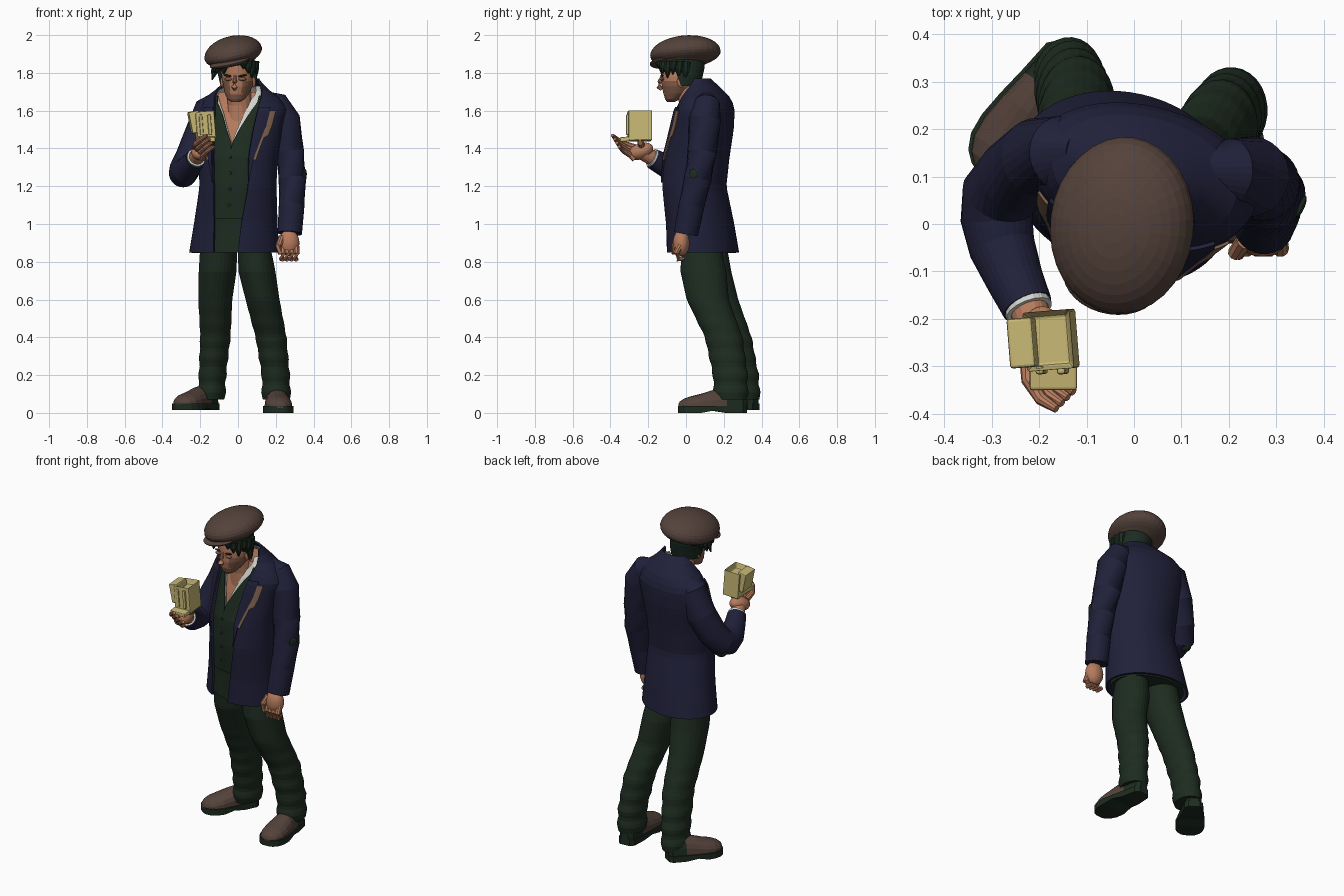
import bpy, bmesh, math
from mathutils import Vector, Matrix

if "Cube" in bpy.data.objects:
    bpy.data.objects.remove(bpy.data.objects["Cube"])


def material(name, r, g, b):
    m = bpy.data.materials.new(name)
    m.use_nodes = True
    m.diffuse_color = (r, g, b, 1)
    m.node_tree.nodes["Principled BSDF"].inputs["Base Color"].default_value = (r, g, b, 1)
    return m


NAVY = material("navy cloth", .0145, .0145, .042)
GREEN = material("dark green cloth", .0125, .025, .0145)
HAIR = material("dark hair", .011, .024, .015)
BROWN = material("brown felt and leather", .09, .055, .044)
SKIN = material("skin", .47, .20, .11)
STUBBLE = material("shaded skin", .22, .105, .065)
WHITE = material("white shirt", .65, .65, .62)
TAN = material("tan trim", .22, .125, .08)
GOLD = material("pale gold", .58, .48, .18)
parts = []


def finish(name, bm, mats, thick=0):
    bmesh.ops.recalc_face_normals(bm, faces=bm.faces)
    me = bpy.data.meshes.new(name)
    bm.to_mesh(me)
    bm.free()
    ob = bpy.data.objects.new(name, me)
    bpy.context.collection.objects.link(ob)
    for m in mats:
        me.materials.append(m)
    if thick:
        ob.modifiers.new("thickness", "SOLIDIFY").thickness = thick
    parts.append(ob)
    return ob


def loft(name, rings, mats, closed=True, thick=0, rule=None):
    bm = bmesh.new()
    vs = [[bm.verts.new(p) for p in r] for r in rings]
    n = len(vs[0])
    for a, b in zip(vs, vs[1:]):
        for i in range(n if closed else n - 1):
            j = (i + 1) % n
            bm.faces.new((a[i], a[j], b[j], b[i]))
    if closed:
        bm.faces.new(vs[0])
        bm.faces.new(vs[-1])
    if rule:
        for f in bm.faces:
            f.material_index = rule(f.calc_center_median())
    return finish(name, bm, mats, thick)


def sample(keys, z):
    for a, b in zip(keys, keys[1:]):
        if z <= b[0]:
            t = max(0, (z - a[0]) / (b[0] - a[0]))
            return [p + (q - p) * t for p, q in zip(a[1:], b[1:])]
    return keys[-1][1:]


def arc(keys, z, yaw, grow, a0, a1, n):
    # Points around a horizontal section; angle zero is the front
    cx, cy, rx, ry = sample(keys, z)
    out = []
    for i in range(n):
        t = a0 + (a1 - a0) * i / (n - 1)
        x, y = (rx + grow) * math.sin(t), -(ry + grow) * math.cos(t)
        out.append((cx + x * math.cos(yaw) - y * math.sin(yaw),
                    cy + x * math.sin(yaw) + y * math.cos(yaw), z))
    return out


def strip(name, keys, z0, z1, yaw, grow, a0, a1, mat, thick=0, n=40, levels=18):
    zs = [z0 + (z1 - z0) * i / levels for i in range(levels + 1)]
    rings = [arc(keys, z, yaw, grow, a0(z), a1(z), n) for z in zs]
    return loft(name, rings, [mat], False, thick)


def column(name, keys, yaw, mats, grow=0, rule=None, n=28, levels=24, fold=0):
    z0, z1 = keys[0][0], keys[-1][0]
    rings = []
    for i in range(levels + 1):
        z = z0 + (z1 - z0) * i / levels
        g = grow + fold * math.sin(z * 70) * max(0, 1 - z / .65)
        rings.append(arc(keys, z, yaw, g, 0, math.tau, n + 1)[:-1])
    return loft(name, rings, mats, rule=rule)


def tube(name, pts, mat, n=16):
    # Round tube through (x, y, z, radius) points
    ps = [Vector(p[:3]) for p in pts]
    rings = []
    for i, p in enumerate(ps):
        d = ps[min(i + 1, len(ps) - 1)] - ps[max(i - 1, 0)]
        q = d.to_track_quat("Z", "Y")
        rings.append([p + q @ Vector((math.cos(a), math.sin(a), 0)) * pts[i][3]
                      for a in (math.tau * k / n for k in range(n))])
    return loft(name, rings, [mat])


def ball(name, loc, scale, mat, rot=(0, 0, 0), under=1):
    bm = bmesh.new()
    bmesh.ops.create_uvsphere(bm, u_segments=32, v_segments=18, radius=1)
    for v in bm.verts:
        if v.co.z < 0:
            v.co.z *= under
    ob = finish(name, bm, [mat])
    ob.location, ob.scale, ob.rotation_euler = loc, scale, rot


def box(name, loc, size, rot=(0, 0, 0), hollow=0):
    bm = bmesh.new()
    bmesh.ops.create_cube(bm, size=1, matrix=Matrix.Diagonal((*size, 1)))
    if hollow:
        top = [f for f in bm.faces if f.normal.z > .5]
        bmesh.ops.inset_region(bm, faces=top, thickness=.014)
        bmesh.ops.translate(bm, verts=top[0].verts, vec=(0, 0, -hollow))
    ob = finish(name, bm, [GOLD])
    ob.location, ob.rotation_euler = loc, rot
    bev = ob.modifiers.new("soft edges", "BEVEL")
    bev.width, bev.segments = .006, 2


# Torso sections: height, centre x, centre y, half width, half depth
YAW = -.26
TORSO = [(.85, -.02, .09, .242, .187), (1.0, -.012, .075, .224, .177), (1.2, 0, .043, .206, .168),
         (1.35, 0, .055, .212, .172), (1.5, .01, .085, .232, .162), (1.6, .022, .1, .245, .15),
         (1.66, .022, .105, .215, .13), (1.72, .022, .085, .13, .098), (1.77, .025, .055, .088, .074)]
GAP = [(.85, .28), (1.0, .34), (1.2, .48), (1.4, .48), (1.6, .5), (1.66, .62), (1.72, 1.1), (1.77, 1.75)]
VEST_GAP = [(1.42, 0), (1.6, .36), (1.7, .8)]
SHIRT_GAP = [(1.43, 0), (1.6, .24), (1.66, .4), (1.74, 1.1)]


def front_open(gap, right=1):
    return lambda z: sample(gap, z)[0], lambda z: math.tau - right * sample(gap, z)[0]


strip("jacket", TORSO, .85, 1.77, YAW, 0, *front_open(GAP), NAVY, .012, 56, 28)
strip("vest", TORSO, 1.03, 1.68, YAW, -.014, *front_open(VEST_GAP), GREEN, .006)
strip("shirt", TORSO, 1.3, 1.73, YAW, -.022, *front_open(SHIRT_GAP, 1.4), WHITE, .004)
column("chest", [(z, *sample(TORSO, z)) for z in (1.3, 1.5, 1.6, 1.66, 1.7)], YAW, [SKIN], -.032)
column("trouser_waist", [(z, *sample(TORSO, z)) for z in (.85, 1.0, 1.1)], YAW, [GREEN], -.028)
for side, s in (("left", 1), ("right", -1)):
    edge = lambda z, s=s: s * sample(GAP, z)[0]
    wide = lambda z, s=s: s * (sample(GAP, z)[0] + .3 * min(1, max(.05, (z - 1.22) / .3)))
    trim = lambda z, wide=wide, s=s: wide(z) + s * (.07 if z < 1.47 else .17)
    strip(side + "_lapel", TORSO, 1.22, 1.62, YAW, .009, edge, wide, NAVY, .008, 8)
    strip(side + "_lapel_trim", TORSO, 1.34, 1.6, YAW, .009, wide, trim, TAN, .006, 4)
for k in range(4):
    p = arc(TORSO, 1.1 + .085 * k, YAW, -.012, 0, 1, 2)[0]
    ball("vest_button", p, (.008, .005, .008), HAIR)

# Arms, cuff and elbow patches
tube("left_sleeve", [(.14, .11, 1.66, .045), (.2, .11, 1.635, .07), (.245, .1, 1.55, .085),
                     (.272, .085, 1.38, .078), (.288, .062, 1.24, .074), (.284, .03, 1.1, .068),
                     (.274, 0, .95, .065)], NAVY, 28)
tube("right_sleeve", [(-.11, .15, 1.66, .045), (-.15, .15, 1.615, .078), (-.2, .14, 1.47, .085),
                      (-.25, .1, 1.35, .083), (-.285, .06, 1.285, .08), (-.29, .01, 1.27, .076),
                      (-.278, -.05, 1.28, .07), (-.25, -.12, 1.315, .06), (-.225, -.175, 1.345, .054)],
     NAVY, 28)
tube("right_cuff", [(-.23, -.16, 1.34, .049), (-.221, -.183, 1.352, .051)], WHITE)
tube("right_wrist", [(-.225, -.17, 1.345, .041), (-.205, -.225, 1.375, .04)], SKIN)
ball("left_elbow_patch", (.353, .037, 1.265), (.007, .024, .026), GREEN, (0, 0, -.4))
ball("right_elbow_patch", (-.3, .085, 1.245), (.038, .035, .036), GREEN)

# Hanging hand
ball("left_palm", (.27, -.025, .9), (.055, .044, .07), SKIN)
for k in range(4):
    x = .233 + .024 * k
    tube("left_finger", [(x, -.03, .89, .019), (x + .004, -.052, .845, .018),
                         (x, -.04, .815, .016), (x - .005, -.01, .815, .011)], SKIN, 10)
tube("left_thumb", [(.235, -.035, .93, .02), (.215, -.06, .885, .017), (.222, -.065, .84, .011)], SKIN, 10)

# Raised hand
ball("right_palm", (-.2, -.24, 1.385), (.046, .07, .042), SKIN, (.35, 0, -.2))
for k in range(4):
    z, x = 1.425 - .02 * k, .012 * k
    tube("right_finger", [(-.225 + x, -.27, z - .02, .018), (-.222 + x, -.33 + x, z, .016),
                          (-.195 + x, -.37 + x, z + .025, .014), (-.163 + x, -.39 + x, z + .045, .009)],
         SKIN, 10)
tube("right_thumb", [(-.19, -.23, 1.4, .02), (-.15, -.24, 1.43, .017), (-.13, -.25, 1.47, .011)], SKIN, 10)

# Held carton with a low front lip and a flared side block
box("carton", (-.175, -.245, 1.52), (.1, .125, .16), (0, -.08, .08), .035)
box("carton_lip", (-.17, -.31, 1.45), (.1, .08, .025), (.1, 0, 0))
box("carton_side", (-.228, -.25, 1.54), (.055, .105, .115), (0, -.2, .08))
for k in range(2):
    box("carton_rib", (-.195 + .045 * k, -.308, 1.525), (.018, .018, .11), (0, -.08, .08))

# Legs
LEGS = {"right": [(.07, -.142, .3, .073, .093), (.2, -.135, .29, .072, .095), (.4, -.12, .245, .08, .103),
                  (.6, -.12, .165, .09, .112), (.75, -.108, .115, .1, .125), (.92, -.1, .09, .098, .12)],
        "left": [(.07, .203, .237, .076, .09), (.2, .2, .235, .074, .092), (.4, .175, .2, .082, .1),
                 (.6, .13, .115, .09, .112), (.75, .1, .092, .098, .122), (.84, .09, .085, .09, .11),
                 (.92, .08, .08, .08, .1)]}
for side, keys in LEGS.items():
    column(side + "_trouser_leg", keys, -.1, [GREEN], levels=44, fold=.005)


# Shoes: sections along the length, from heel to toe
def shoe(side, heel, toe, lift):
    heel, toe = Vector((*heel, lift)), Vector((*toe, lift))
    along = toe - heel
    across = along.cross(Vector((0, 0, 1))).normalized()
    up = Vector((0, 0, 1))
    shape = [(0, .025, .09), (.06, .045, .12), (.3, .056, .135), (.5, .067, .12),
             (.68, .074, .1), (.82, .071, .088), (.92, .056, .075), (.98, .034, .06), (1, .016, .045)]
    upper, sole = [], []
    for t, w, h in shape:
        c = heel + along * t
        angles = [math.pi * k / 10 for k in range(11)]
        upper.append([c + across * w * math.cos(a) + up * (.025 + (h - .025) * math.sin(a) ** .7)
                      for a in angles])
        base = .012 if .3 < t < .6 else 0
        sole.append([c + across * x * (w + .007) + up * z
                     for x, z in ((-1, base), (1, base), (1, .036), (-1, .036))])
    loft(side + "_shoe", upper, [BROWN, GREEN],
         rule=lambda c: 1 if (c - heel).dot(along) < .3 * along.length_squared else 0)
    loft(side + "_sole", sole, [GREEN])


shoe("right", (-.13, .37), (-.312, .1), .014)
shoe("left", (.195, .32), (.222, -.04), 0)

# Head and neck
HEAD = [(1.645, -.012, -.082, .022, .018), (1.66, -.01, -.07, .045, .04), (1.69, -.006, -.05, .064, .07),
        (1.73, 0, -.035, .078, .094), (1.78, -.002, -.03, .084, .1), (1.83, -.01, -.025, .086, .106),
        (1.9, -.015, -.02, .08, .1)]
HY = -.12
column("head", HEAD, HY, [SKIN, STUBBLE], levels=32, rule=lambda c: int(
    c.y < .0 and (c.z < 1.685 or c.z < 1.76 and abs(c.x + .01) > .032)))
tube("neck", [(.012, .05, 1.52, .085), (.01, .03, 1.64, .066), (0, .005, 1.76, .064)], SKIN)
tube("nose", [(-.015, -.125, 1.785, .008), (-.018, -.14, 1.75, .012), (-.019, -.142, 1.725, .016),
              (-.017, -.13, 1.712, .008)], SKIN, 10)
ball("goatee", (-.015, -.098, 1.664), (.02, .01, .012), HAIR)
for s in (-1, 1):
    ball("ear", (s * .082, -.015 - s * .01, 1.755), (.012, .022, .032), SKIN)
    ball("eye_socket", (-.014 + s * .036, -.12 - s * .005, 1.767), (.022, .01, .009), STUBBLE)
    ball("eyebrow", (-.014 + s * .037, -.122 - s * .005, 1.785), (.024, .009, .005), HAIR, (0, -s * .15, 0))

# Hair under the cap, with loose locks longest at the temples
strip("hair", HEAD, 1.73, 1.88, HY, .018, lambda z: 1.75 - (z - 1.73) * 4,
      lambda z: math.tau - 1.75 + (z - 1.73) * 4, HAIR, .02)
for k in range(15):
    t = -1.9 + 3.8 * k / 14
    x, y, z = arc(HEAD, 1.83, HY, .014, t, t + 1, 2)[0]
    drop = .035 * min(abs(t), 1.4) + (.015 * (k % 3) if abs(t) > .5 else -.01)
    out = 1.25 if t < -.6 else 1.04
    tube("hair_lock", [(x, y, 1.86, .024), (x * (1 + out) / 2, y - .006, 1.855 - drop * .6, .02),
                       (x * out, y - .008, 1.84 - drop, .003)], HAIR, 8)

# Flat cap
ball("cap_crown", (-.025, -.003, 1.902), (.154, .188, .093), BROWN, (.1, -.2, -.15), .75)
ball("cap_brim", (-.045, -.112, 1.855), (.108, .08, .022), BROWN, (.18, -.2, -.15))
ball("cap_band", (-.02, -.01, 1.862), (.12, .145, .032), BROWN, (.1, -.2, -.15))

# Smooth shading with sharp edges kept
for ob in bpy.context.view_layer.objects:
    ob.select_set(ob in parts)
bpy.context.view_layer.objects.active = parts[0]
bpy.ops.object.shade_smooth_by_angle(angle=math.radians(50))
